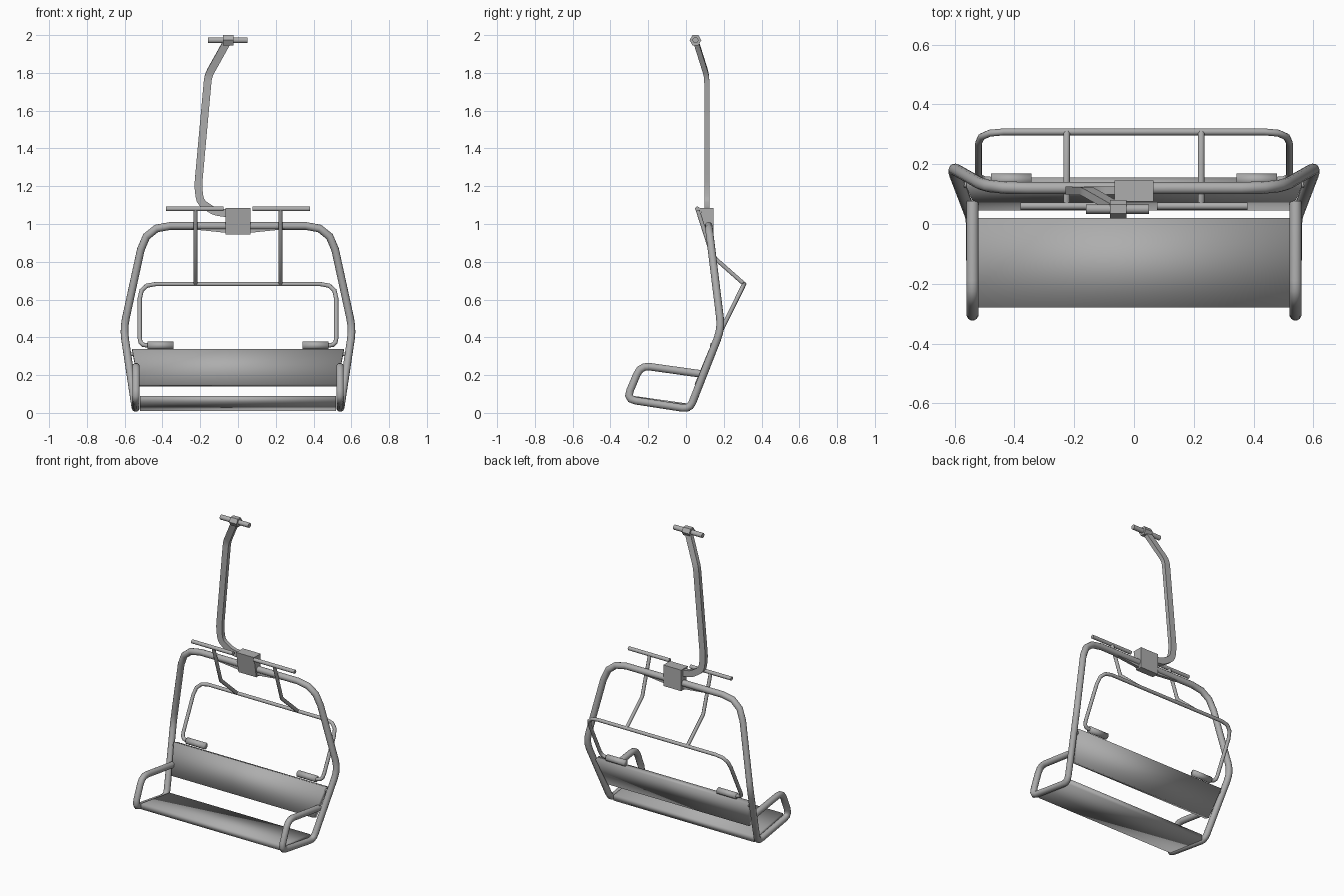
import bpy, bmesh, math
from mathutils import Vector

if "Cube" in bpy.data.objects:
    bpy.data.objects.remove(bpy.data.objects["Cube"])

grey = bpy.data.materials.new("steel grey")
grey.diffuse_color = (0.42, 0.42, 0.42, 1)
grey.use_nodes = True
grey.node_tree.nodes["Principled BSDF"].inputs["Base Color"].default_value = grey.diffuse_color


def finish(name, bm, angle=40):
    """Make the object; faces meeting below the angle are shaded smooth."""
    bmesh.ops.recalc_face_normals(bm, faces=bm.faces)
    me = bpy.data.meshes.new(name)
    bm.to_mesh(me)
    bm.free()
    ob = bpy.data.objects.new(name, me)
    bpy.context.collection.objects.link(ob)
    me.materials.append(grey)
    if angle:
        bpy.ops.object.select_all(action='DESELECT')
        ob.select_set(True)
        bpy.context.view_layer.objects.active = ob
        bpy.ops.object.shade_smooth_by_angle(angle=math.radians(angle))
    return ob


def fillet(pts, steps=3):
    """Points are (x, y, z, corner size); round each corner of the path."""
    out = []
    for i, p in enumerate(pts):
        v, r = Vector(p[:3]), (p[3] if len(p) > 3 else 0)
        if r == 0 or i in (0, len(pts) - 1):
            out.append(v)
            continue
        a = v + (Vector(pts[i - 1][:3]) - v).normalized() * r
        b = v + (Vector(pts[i + 1][:3]) - v).normalized() * r
        for k in range(steps + 1):
            t = k / steps
            out.append(a * (1 - t) ** 2 + v * 2 * t * (1 - t) + b * t * t)
    return out


def sweep(name, pts, section, up=(0, 1, 0), angle=40):
    """Sweep a 2D section along a path with mitred corners."""
    path = fillet(pts)
    bm = bmesh.new()
    dirs = [(path[i + 1] - path[i]).normalized() for i in range(len(path) - 1)]
    side = dirs[0].cross(Vector(up)).normalized()
    top = side.cross(dirs[0])
    ring = [path[0] + side * a + top * b for a, b in section]
    rings = [[bm.verts.new(c) for c in ring]]
    for i, d in enumerate(dirs):
        n = (d + dirs[min(i + 1, len(dirs) - 1)]).normalized()
        ring = [c + d * ((path[i + 1] - c).dot(n) / d.dot(n)) for c in ring]
        rings.append([bm.verts.new(c) for c in ring])
    for r0, r1 in zip(rings, rings[1:]):
        for j in range(len(section)):
            k = (j + 1) % len(section)
            bm.faces.new((r0[j], r0[k], r1[k], r1[j]))
    bm.faces.new(rings[0])
    bm.faces.new(rings[-1])
    return finish(name, bm, angle)


def circle(r, n=12):
    return [(r * math.cos(2 * math.pi * (i + .5) / n),
             r * math.sin(2 * math.pi * (i + .5) / n)) for i in range(n)]


def mirror_path(half):
    """Half path starting at one end, continued on the other side."""
    return half + [(-p[0],) + tuple(p[1:]) for p in reversed(half)]


def panel(name, profile, widths, angle):
    """Extrude a (y, z) profile across x, with a half width for each point."""
    bm = bmesh.new()
    l = [bm.verts.new((-w, y, z)) for (y, z), w in zip(profile, widths)]
    r = [bm.verts.new((w, y, z)) for (y, z), w in zip(profile, widths)]
    n = len(l)
    for i in range(n):
        j = (i + 1) % n
        bm.faces.new((l[i], l[j], r[j], r[i]))
    bm.faces.new(l)
    bm.faces.new(r)
    return finish(name, bm, angle)


# Main tube frame with armrests, one continuous bent tube
sweep("main_frame", mirror_path([
    (.54, .075, .207), (.54, -.24, .251, .05), (.54, -.316, .072, .05),
    (.542, .02, .020, .04), (.606, .187, .445, .06), (.487, .12, .99, .13)]),
    circle(.0205), up=(1, 0, 0))

# Seat and backrest slabs, softly shaded all round
panel("seat", [(-.28, .09), (.02, .048), (.02, .010), (-.28, .052)],
      [.52] * 4, 180)
panel("backrest", [(.045, .15), (.122, .337), (.155, .325), (.078, .14)],
      [.525, .56, .56, .525], 180)

# Restraint bar loop, raised behind the backrest
sweep("restraint_bar", mirror_path([
    (.46, .147, .357), (.52, .147, .357, .04),
    (.52, .308, .682, .085)]), circle(.0115, 10), up=(0, 0, 1))

for s, label in ((-1, "left"), (1, "right")):
    # Foot pads on the ends of the restraint bar
    sweep(label + "_foot_pad", [(s * .342, .148, .357), (s * .478, .148, .357)],
          circle(.021, 10), angle=100)
    # Cranked arm and its foot rail
    sweep(label + "_restraint_arm",
          [(s * .225, .308, .682), (s * .225, .14, .83), (s * .225, .06, 1.08)],
          circle(.0115, 8), up=(1, 0, 0), angle=50)
    sweep(label + "_foot_rail", [(s * .077, .06, 1.08), (s * .38, .06, 1.08)],
          circle(.0125, 10))
    # Pins joining the backrest to the frame
    sweep(label + "_backrest_pin", [(s * .545, .132, .31), (s * .585, .132, .31)],
          circle(.010, 8), angle=50)
    # Tapered gusset under the top tube
    bm = bmesh.new()
    tri = [(s * .37, .985), (s * .05, .985), (s * .05, .952)]
    f = bm.faces.new([bm.verts.new((x, .108, z)) for x, z in tri])
    ext = bmesh.ops.extrude_face_region(bm, geom=[f])
    bmesh.ops.translate(bm, vec=(0, .02, 0),
                        verts=[v for v in ext['geom'] if isinstance(v, bmesh.types.BMVert)])
    bm.faces.new(f.verts) if not f.is_valid else None
    finish(label + "_gusset", bm, 0)

# Clamp block holding the frame
panel("clamp_block", [(.075, 1.085), (.145, 1.085), (.145, .945), (.098, .945)],
      [.066] * 4, 0)

# Bent hanger arm, rectangular section
w, d = .0205, .0135
sweep("hanger_arm", [
    (-.05, .112, 1.055), (-.125, .112, 1.066, .025), (-.2, .112, 1.115, .03),
    (-.211, .112, 1.2, .03), (-.158, .11, 1.785, .03), (-.052, .05, 1.975)],
    [(w, d), (-w, d), (-w, -d), (w, -d)])

# Cable grip: rod with a hexagonal nut
sweep("cable_grip_rod", [(-.16, .05, 1.973), (.05, .05, 1.973)], circle(.016, 10))
sweep("cable_grip_nut", [(-.08, .05, 1.973), (-.025, .05, 1.973)], circle(.031, 6),
      angle=0)
